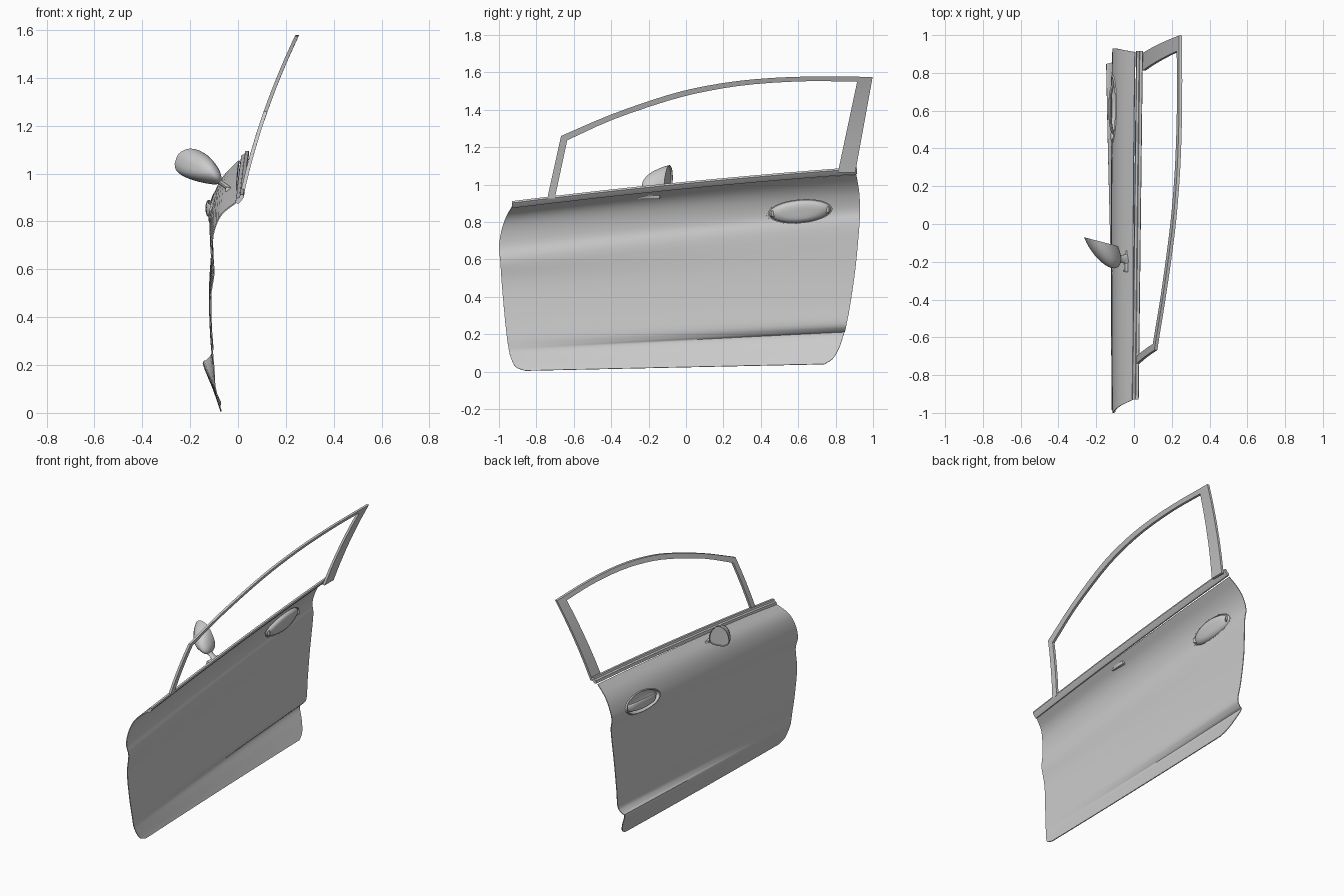
import bpy, bmesh
from math import sin, cos, pi, sqrt
from mathutils import Vector

if "Cube" in bpy.data.objects:
    bpy.data.objects.remove(bpy.data.objects["Cube"])


def spline(pts, n):
    """Catmull-Rom through tuples of any length, n steps per span."""
    pts = [Vector(p) for p in pts]
    ext = [2 * pts[0] - pts[1]] + pts + [2 * pts[-1] - pts[-2]]
    out = []
    for i in range(1, len(ext) - 2):
        a, b, c, d = ext[i - 1:i + 3]
        for k in range(n):
            t = k / n
            out.append(0.5 * (2 * b + (c - a) * t + (2 * a - 5 * b + 4 * c - d) * t * t
                              + (3 * b - a - 3 * c + d) * t ** 3))
    return out + [pts[-1]]


def loft(name, rings, closed=True, caps=(True, True)):
    """Skin a list of equal-length point rings."""
    bm = bmesh.new()
    vs = [[bm.verts.new(p) for p in r] for r in rings]
    m = len(vs[0])
    for a, b in zip(vs, vs[1:]):
        for j in range(m if closed else m - 1):
            k = (j + 1) % m
            bm.faces.new((a[j], a[k], b[k], b[j]))
    if closed and caps[0]:
        bm.faces.new(vs[0])
    if closed and caps[1]:
        bm.faces.new(vs[-1])
    bmesh.ops.recalc_face_normals(bm, faces=bm.faces)
    me = bpy.data.meshes.new(name)
    bm.to_mesh(me)
    bm.free()
    ob = bpy.data.objects.new(name, me)
    bpy.context.collection.objects.link(ob)
    return ob


def activate(ob):
    bpy.ops.object.select_all(action='DESELECT')
    ob.select_set(True)
    bpy.context.view_layer.objects.active = ob


def finish(ob, angle=35):
    activate(ob)
    for m in list(ob.modifiers):
        bpy.ops.object.modifier_apply(modifier=m.name)
    bpy.ops.object.shade_smooth_by_angle(angle=angle * pi / 180)


# Door skin: rows of (front y, front z, rear y, rear z, front x, rear x), bottom to top
rows = [
    (-0.86, 0.005, 0.74, 0.040, -0.070, -0.072),
    (-0.91, 0.025, 0.785, 0.070, -0.076, -0.085),
    (-0.935, 0.07, 0.82, 0.130, -0.087, -0.112),
    (-0.946, 0.11, 0.845, 0.205, -0.096, -0.145),
    (-0.950, 0.135, 0.851, 0.222, -0.098, -0.128),
    (-0.957, 0.18, 0.860, 0.260, -0.100, -0.106),
    (-0.970, 0.30, 0.880, 0.370, -0.110, -0.112),
    (-0.985, 0.47, 0.907, 0.560, -0.116, -0.114),
    (-0.993, 0.59, 0.927, 0.780, -0.100, -0.104),
    (-1.000, 0.67, 0.930, 0.860, -0.112, -0.112),
    (-0.985, 0.76, 0.928, 0.940, -0.100, -0.088),
    (-0.960, 0.83, 0.920, 1.000, -0.068, -0.050),
    (-0.930, 0.882, 0.910, 1.055, -0.004, 0.006),
]
N = 32
grid = []
for yl, zl, yr, zr, xl, xr in spline(rows, 4):
    line = []
    for i in range(N + 1):
        t = i / N
        bow = 4 * t * (1 - t)
        line.append((xl + (xr - xl) * t - 0.004 * bow, yl + (yr - yl) * t,
                     zl + (zr - zl) * t + 0.014 * bow * max(0, zl)))
    grid.append(line)
skin = loft("door_skin", grid, closed=False)
bpy.context.view_layer.update()


def skin_x(y, z):
    hit, loc, _, _ = skin.ray_cast(Vector((-1, y, z)), Vector((1, 0, 0)))
    return loc.x if hit else -0.1


# Handle recess: elliptical dish whose rim follows the skin
def handle_ring(s, off, flat=None, n=48):
    ring = []
    for i in range(n):
        a = 2 * pi * i / n
        y = 0.61 + 0.172 * s * cos(a)
        z = 0.857 + 0.062 * s * sin(a) + 0.013 * s * cos(a)
        ring.append(((skin_x(y, z) if flat is None else flat) + off, y, z))
    return ring


dish = loft("handle_recess", [handle_ring(s, o) for s, o in (
    (1.05, 0.003), (1.045, -0.005), (1.01, -0.009), (0.96, -0.007), (0.93, 0.004),
    (0.82, 0.018), (0.6, 0.027), (0.3, 0.031), (0.04, 0.032))], caps=(False, True))
cutter = loft("handle_cutter", [handle_ring(0.99, 0, -0.3), handle_ring(0.99, 0, 0.1)])

# Handle bar: arched grip bridging the recess
bar_rings = []
for y, x, h in spline([(0.455, -0.095, 0.016), (0.51, -0.120, 0.026), (0.61, -0.128, 0.031),
                       (0.71, -0.120, 0.027), (0.765, -0.095, 0.016)], 4):
    zc = 0.855 + 0.075 * (y - 0.61)
    bar_rings.append([(x + 0.008 * cos(a), y, zc + h * sin(a))
                      for a in (2 * pi * k / 12 for k in range(12))])
finish(loft("handle_bar", bar_rings))

sol = skin.modifiers.new("thickness", 'SOLIDIFY')
sol.thickness = 0.005
sol.offset = 0
cut = skin.modifiers.new("handle_hole", 'BOOLEAN')
cut.operation = 'DIFFERENCE'
cut.object = cutter
cut.solver = 'EXACT'
finish(skin, 30)
bpy.data.objects.remove(cutter)
finish(dish, 45)

# Waist rail along the top of the skin, with a stepped section
section = [(-0.008, -0.014), (0.004, -0.018), (0.018, -0.004), (0.028, 0.010),
           (0.026, 0.020), (0.012, 0.020), (0.008, 0.008), (-0.004, 0.004)]
rail_rings = []
for i in range(25):
    t = i / 24
    y = -0.93 + 1.845 * t
    z = 0.892 + 0.182 * t + 0.012 * 4 * t * (1 - t)
    x = -0.003 + 0.022 * t
    rail_rings.append([(x + dx, y, z + dz) for dx, dz in section])
finish(loft("waist_rail", rail_rings), 25)


# Window frame: stations of (outer y, outer z, inner y, inner z)
def frame_ring(yo, zo, yi, zi):
    def fx(z):
        d = z - 0.92
        return 0.018 + 0.22 * d + 0.195 * d * d
    w = 0.008
    return [(fx(zo) - w, yo, zo), (fx(zi) - w, yi, zi),
            (fx(zi) + w, yi, zi), (fx(zo) + w, yo, zo)]


def straight(a, b, n):
    return [Vector(a).lerp(Vector(b), k / n) for k in range(n)]


front_top = (-0.668, 1.26, -0.635, 1.237)
rear_top = (0.998, 1.576, 0.915, 1.550)
arch = spline([front_top, (-0.40, 1.375, -0.39, 1.348), (-0.10, 1.478, -0.09, 1.450),
               (0.12, 1.530, 0.13, 1.503), (0.36, 1.563, 0.365, 1.537),
               (0.65, 1.578, 0.65, 1.553), rear_top], 3)
stations = (straight((-0.742, 0.925, -0.702, 0.925), front_top, 4) + arch[:-1]
            + straight(rear_top, (0.905, 1.065, 0.812, 1.065), 5)
            + [Vector((0.905, 1.065, 0.812, 1.065))])
finish(loft("window_frame", [frame_ring(*s) for s in stations]), 30)

# Mirror housing: teardrop face shrinking to a skewed rounded nose
face = spline([(-0.265, 1.04), (-0.248, 1.083), (-0.20, 1.105), (-0.14, 1.085), (-0.095, 1.03),
               (-0.084, 0.985), (-0.10, 0.962), (-0.15, 0.965), (-0.22, 0.985), (-0.257, 1.012),
               (-0.265, 1.04)], 3)[:-1]


def mirror_ring(s, t):
    cx, cz = -0.175 + 0.055 * t, 1.035 - 0.03 * t
    return [(cx + (x + 0.175) * s,
             (-0.07 - 0.26 * (cx + (x + 0.175) * s + 0.265)) - 0.125 * t,
             cz + (z - 1.035) * s) for x, z in face]


shell = [mirror_ring(0.92, 0.06), mirror_ring(0.94, 0.0)]
shell += [mirror_ring(sqrt(1 - t * t), t) for t in (0, 0.2, 0.4, 0.6, 0.75, 0.87, 0.95, 0.985, 0.999)]
finish(loft("mirror_housing", shell), 40)

# Mirror arm: tapered stalk down to the door
arm = []
for x, y, z, ry, rz in spline([(-0.115, -0.19, 0.992, 0.030, 0.014), (-0.08, -0.185, 0.968, 0.022, 0.010),
                               (-0.055, -0.185, 0.95, 0.022, 0.009), (-0.03, -0.19, 0.932, 0.035, 0.010)], 4):
    arm.append([(x + 0.5 * rz * sin(a), y + ry * cos(a), z + rz * sin(a))
                for a in (2 * pi * k / 16 for k in range(16))])
finish(loft("mirror_arm", arm))

# Mirror foot: small bevelled plate set into the shoulder
foot = loft("mirror_foot", [[(x - 0.012, y, 0.925), (x + 0.008, y, 0.922),
                             (x + 0.014, y, 0.942), (x - 0.006, y, 0.946)]
                            for x, y in ((-0.044, -0.255), (-0.038, -0.14))])
bev = foot.modifiers.new("bevel", 'BEVEL')
bev.width = 0.004
bev.segments = 2
finish(foot)
